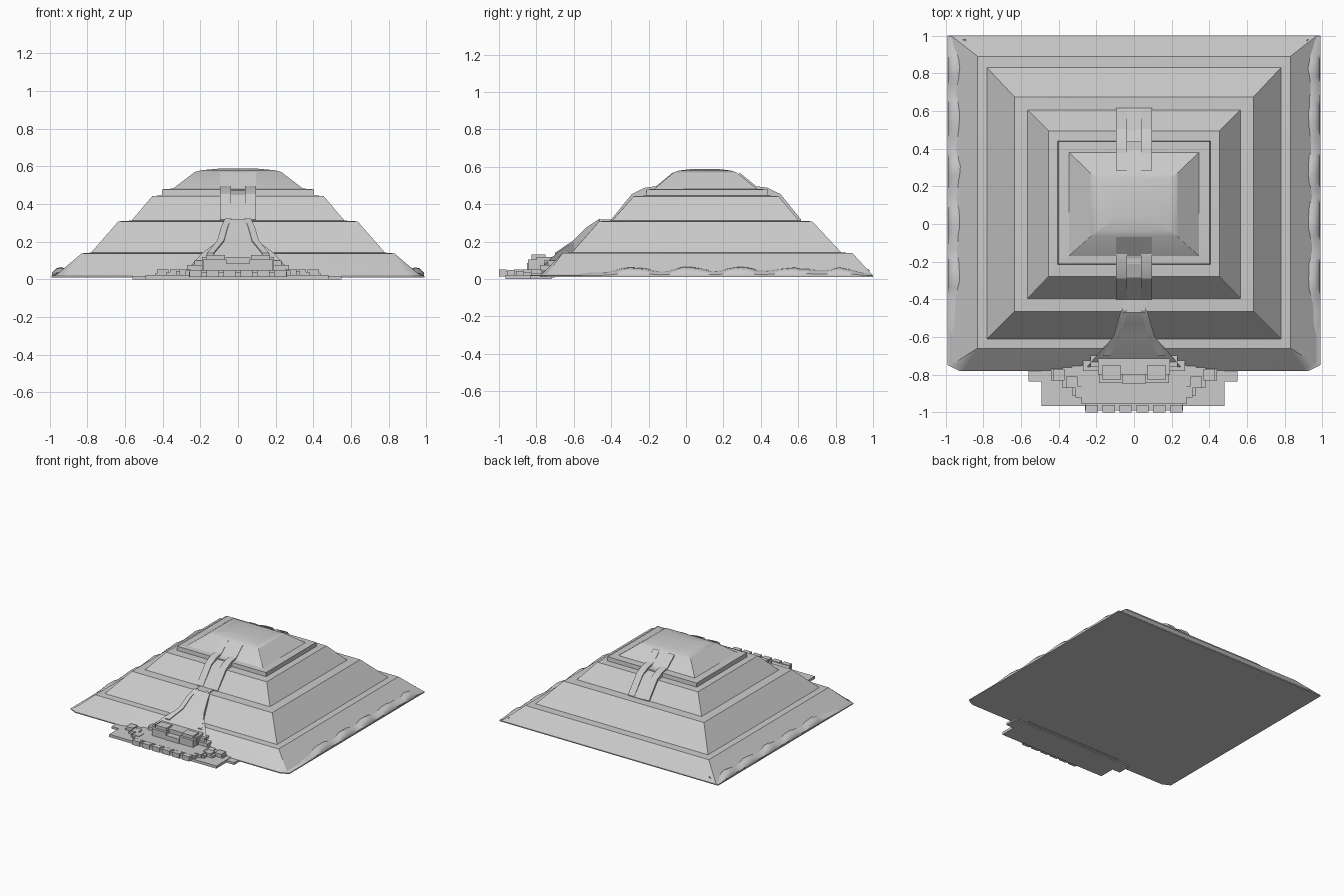
import bpy, bmesh, math, random

random.seed(4)
old = bpy.data.objects.get("Cube")
if old:
    bpy.data.objects.remove(old)

stone = bpy.data.materials.new("pale_grey_stone")
stone.use_nodes = True
GREY = (0.6, 0.6, 0.6, 1)
stone.diffuse_color = GREY
stone.node_tree.nodes["Principled BSDF"].inputs["Base Color"].default_value = GREY


def finish(name, bm, angle=20):
    bmesh.ops.recalc_face_normals(bm, faces=bm.faces)
    mesh = bpy.data.meshes.new(name)
    bm.to_mesh(mesh)
    bm.free()
    mesh.materials.append(stone)
    ob = bpy.data.objects.new(name, mesh)
    bpy.context.collection.objects.link(ob)
    bpy.ops.object.select_all(action='DESELECT')
    ob.select_set(True)
    bpy.context.view_layer.objects.active = ob
    bpy.ops.object.shade_smooth_by_angle(angle=math.radians(angle))
    return ob


def loft(name, rings, angle=20):
    """Skin a stack of point rings and cap both ends."""
    bm = bmesh.new()
    loops = [[bm.verts.new(p) for p in ring] for ring in rings]
    for a, b in zip(loops, loops[1:]):
        for i in range(len(a)):
            j = (i + 1) % len(a)
            bm.faces.new((a[i], a[j], b[j], b[i]))
    bm.faces.new(loops[0])
    bm.faces.new(loops[-1])
    return finish(name, bm, angle)


def rect(hx, y0, y1, z, cut=0.0):
    """Rectangle with clipped front corners."""
    c = cut + 0.002
    return [(-hx + c, y0, z), (hx - c, y0, z), (hx, y0 + c / 2, z),
            (hx, y1, z), (-hx, y1, z), (-hx, y0 + c / 2, z)]


def box(name, x0, x1, y0, y1, z0, z1):
    return loft(name, [[(x0, y0, z), (x1, y0, z), (x1, y1, z), (x0, y1, z)]
                       for z in (z0, z1)])


def ramp(name, path, drop=0.06):
    """Band following (y, z, left x, right x) stations, sunk into the slope."""
    return loft(name, [[(a, y, z), (b, y, z), (b, y, max(z - drop, 0.01)),
                        (a, y, max(z - drop, 0.01))] for y, z, a, b in path])


# Terraced body: half width, front y, back y, height
tiers = [(0.99, -0.78, 1.0, 0.01), (0.99, -0.78, 1.0, 0.018),
         (0.965, -0.775, 0.995, 0.024), (0.83, -0.66, 0.89, 0.138),
         (0.78, -0.61, 0.83, 0.142), (0.635, -0.465, 0.675, 0.308),
         (0.565, -0.395, 0.605, 0.312), (0.455, -0.28, 0.495, 0.442),
         (0.405, -0.215, 0.44, 0.446), (0.402, -0.212, 0.437, 0.478),
         (0.345, -0.17, 0.38, 0.482), (0.23, -0.065, 0.27, 0.57),
         (0.19, -0.035, 0.24, 0.58), (0.10, 0.03, 0.17, 0.588)]
loft("terraced_pyramid", [rect(*t, cut=0.06 if i < 3 else 0)
                          for i, t in enumerate(tiers)])

# Uneven rubble banks along both side edges
for side, label in ((1, "left"), (-1, "right")):
    rings = []
    count = 40
    for i in range(count + 1):
        t = i / count
        y = -0.62 + 1.6 * t
        fade = min(1, 6 * t, 0.35 + 6 * (1 - t))
        h = 0.02 + fade * (0.028 + 0.008 * math.sin(i * 0.9) + random.uniform(-0.004, 0.004))
        w = 0.90 + 0.018 * math.sin(i * 0.8 + side)
        rings.append([(side * x, y, z) for x, z in
                      ((0.988, 0.012), (0.988, h * 0.6), (0.965, h),
                       (0.94, h * 1.1), (w, 0.05), (w, 0.012))])
    loft(label + "_rubble_bank", rings, 50)

# Flared front approach and narrow landing
ramp("front_flared_ramp", [(-0.40, 0.317, -0.06, 0.06), (-0.47, 0.317, -0.06, 0.06),
                           (-0.53, 0.272, -0.085, 0.085), (-0.60, 0.200, -0.11, 0.11),
                           (-0.69, 0.14, -0.19, 0.19), (-0.76, 0.075, -0.25, 0.25)], 0.16)
for s in (1, -1):
    label = "left" if s > 0 else "right"
    ramp(label + "_flare_rail", [(y, z, s * x, s * (x + 0.035)) for y, z, x in
                                 ((-0.46, 0.322, 0.035), (-0.53, 0.278, 0.055),
                                  (-0.60, 0.208, 0.075), (-0.70, 0.14, 0.13))])

# Stairs with side rails up the upper tiers, front and back
for face, sign, shift in (("front", 1, 0), ("back", -1, 0.215)):
    def at(y):
        return y if sign > 0 else shift - y
    ramp(face + "_stair", [(at(y), z, -0.04, 0.04) for y, z in
                           ((-0.40, 0.315), (-0.285, 0.447), (-0.17, 0.485), (-0.07, 0.568))])
    for s in (1, -1):
        label = "left" if s > 0 else "right"
        ramp(face + "_" + label + "_stair_rail",
             [(at(y), z, s * 0.038, s * 0.095) for y, z in
              ((-0.40, 0.318), (-0.29, 0.454), (-0.22, 0.488), (-0.16, 0.496), (-0.07, 0.57))])

# Forecourt: stepped paving stacked toward the gate
box("forecourt_base", -0.49, 0.48, -0.965, -0.72, 0.0, 0.022)
box("forecourt_shoulder", -0.56, 0.55, -0.835, -0.72, 0.0, 0.018)
for i, (hx, y, z) in enumerate(((0.44, -0.83, 0.03), (0.38, -0.87, 0.038),
                                (0.33, -0.91, 0.044), (0.28, -0.955, 0.048))):
    box("forecourt_step_%d" % (i + 1), -hx, hx, y, -0.70, 0.008, z)
box("forecourt_front_edge", -0.26, 0.26, -0.99, -0.94, 0.012, 0.04)
for i in range(6):
    x = -0.225 + i * 0.09
    box("front_edge_block_%d" % (i + 1), x - 0.033, x + 0.033, -1.0, -0.96, 0.012, 0.05)
for s in (1, -1):
    label = "left" if s > 0 else "right"
    for i, (x, y) in enumerate(((0.43, -0.83), (0.36, -0.87), (0.31, -0.92))):
        a, b = sorted((s * x, s * (x - 0.06)))
        box("%s_court_wall_%d" % (label, i + 1), a, b, y, y + 0.06, 0.01, 0.052)

# Gatehouse with stepped plinths and twin blocks
box("gate_plinth", -0.27, 0.27, -0.78, -0.68, 0.02, 0.075)
box("gate_upper_plinth", -0.23, 0.23, -0.76, -0.66, 0.02, 0.1)
box("gate_wall", -0.19, 0.19, -0.80, -0.70, 0.02, 0.118)
for s in (1, -1):
    label = "left" if s > 0 else "right"
    a, b = sorted((s * 0.06, s * 0.185))
    box(label + "_gate_block", a, b, -0.845, -0.74, 0.02, 0.105)
    a, b = sorted((s * 0.07, s * 0.17))
    box(label + "_gate_top", a, b, -0.825, -0.75, 0.09, 0.13)
box("gate_threshold", -0.06, 0.06, -0.85, -0.76, 0.02, 0.085)
